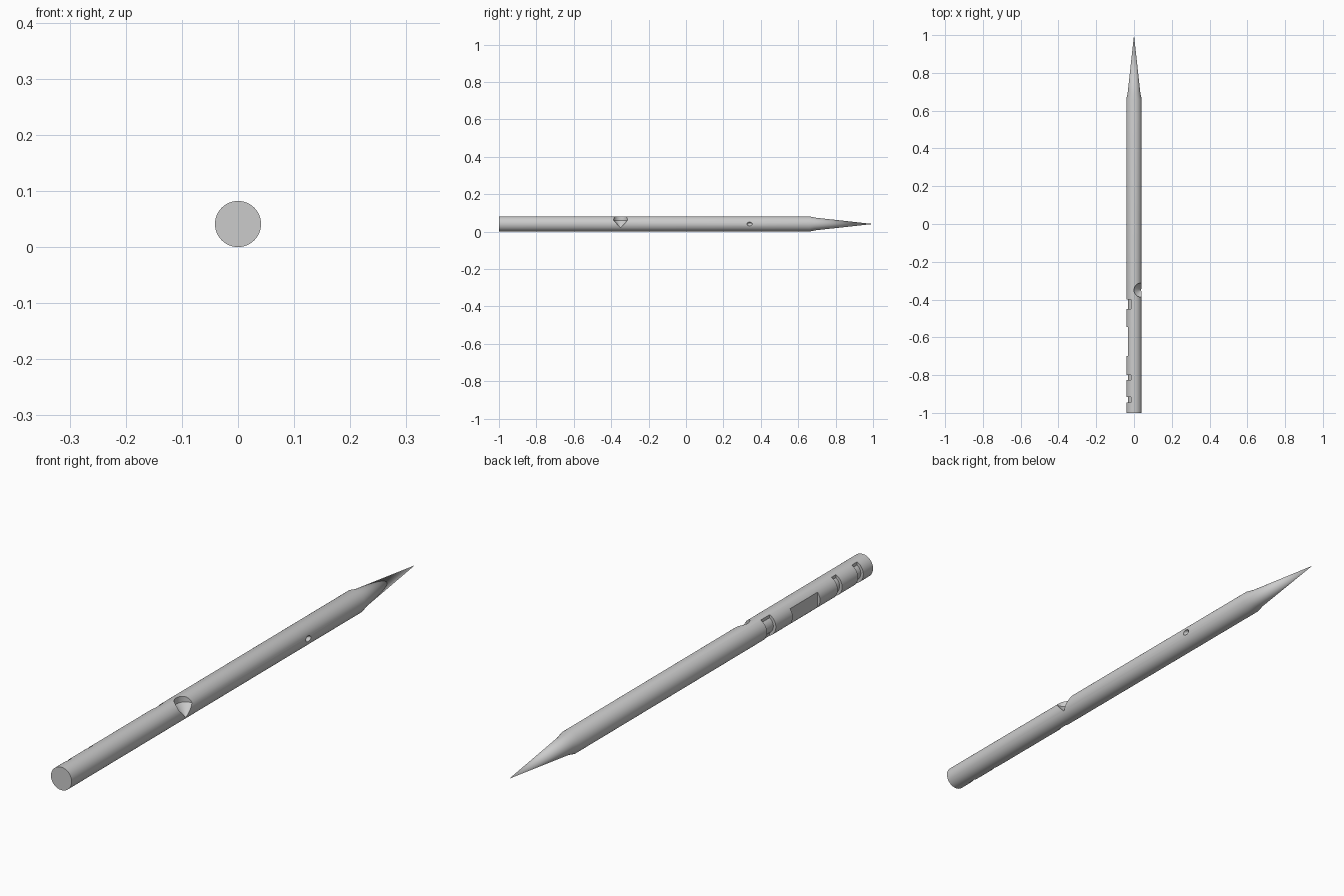
import bpy, math
from mathutils import Matrix
import bmesh

if "Cube" in bpy.data.objects:
    bpy.data.objects.remove(bpy.data.objects["Cube"])

R = 0.041
SEG = 96
# local lathe axis z -> world y
ALONG_Y = Matrix.Translation((0, 0, R)) @ Matrix.Rotation(-math.pi / 2, 4, 'X')


def lathe(name, profile, matrix, seg=SEG):
    """Closed solid of revolution from (radius, height) points; radius 0 makes a tip."""
    bm = bmesh.new()
    rings = []
    for r, h in profile:
        n = 1 if r == 0 else seg
        rings.append([bm.verts.new((r * math.cos(2 * math.pi * i / seg),
                                    r * math.sin(2 * math.pi * i / seg), h)) for i in range(n)])
    for a, b in zip(rings, rings[1:]):
        for i in range(seg):
            j = (i + 1) % seg
            quad = [a[i % len(a)], a[j % len(a)], b[j % len(b)], b[i % len(b)]]
            bm.faces.new(list(dict.fromkeys(quad)))
    for ring in (rings[0], rings[-1]):
        if len(ring) > 1:
            bm.faces.new(ring)
    bmesh.ops.recalc_face_normals(bm, faces=bm.faces)
    bm.transform(matrix)
    me = bpy.data.meshes.new(name)
    bm.to_mesh(me)
    bm.free()
    ob = bpy.data.objects.new(name, me)
    bpy.context.collection.objects.link(ob)
    return ob


def box(name, lo, hi):
    size = [b - a for a, b in zip(lo, hi)]
    mid = [(a + b) / 2 for a, b in zip(lo, hi)]
    bpy.ops.mesh.primitive_cube_add(size=1, location=mid)
    ob = bpy.context.object
    ob.name = name
    ob.scale = size
    bpy.ops.object.transform_apply(location=True, scale=True, rotation=False)
    return ob


def boolean(target, tool, op='DIFFERENCE'):
    mod = target.modifiers.new("cut", 'BOOLEAN')
    mod.object, mod.operation, mod.solver = tool, op, 'EXACT'
    bpy.context.view_layer.objects.active = target
    bpy.ops.object.modifier_apply(modifier=mod.name)
    bpy.data.objects.remove(tool)


# pointed rod
rod = lathe("pointed_rod", [(R, -1), (R, 0.66), (0.034, 0.69), (0, 1)], ALONG_Y)

# narrow grooves around the left side
for y0, y1 in [(-0.45, -0.40), (-0.825, -0.80), (-0.945, -0.915)]:
    groove = box("groove_cutter", (-0.1, y0, -0.1), (-0.016, y1, 0.2))
    boolean(groove, lathe("core", [(0.031, -1.1), (0.031, 0)], ALONG_Y))
    boolean(rod, groove)

# long flat on the left side
boolean(rod, box("flat_cutter", (-0.1, -0.70, -0.1), (-0.031, -0.545, 0.2)))

# conical drilled notch on the right side
boolean(rod, lathe("drill_cutter", [(0, 0.02), (0.037, 0.06), (0.037, 0.2)],
                   Matrix.Translation((0.037, -0.35, 0)), 48))

# small dimple further forward
dimple = [(0.0145 * math.sin(t * math.pi / 12), -0.0145 * math.cos(t * math.pi / 12)) for t in range(1, 12)]
boolean(rod, lathe("dimple_cutter", [(0, -0.0145)] + dimple + [(0, 0.0145)],
                   Matrix.Translation((R, 0.34, R)) @ Matrix.Diagonal((1, 1, 0.7, 1)), 32))

bpy.ops.object.select_all(action='DESELECT')
rod.select_set(True)
bpy.context.view_layer.objects.active = rod
bpy.ops.object.shade_smooth_by_angle(angle=math.radians(20))
